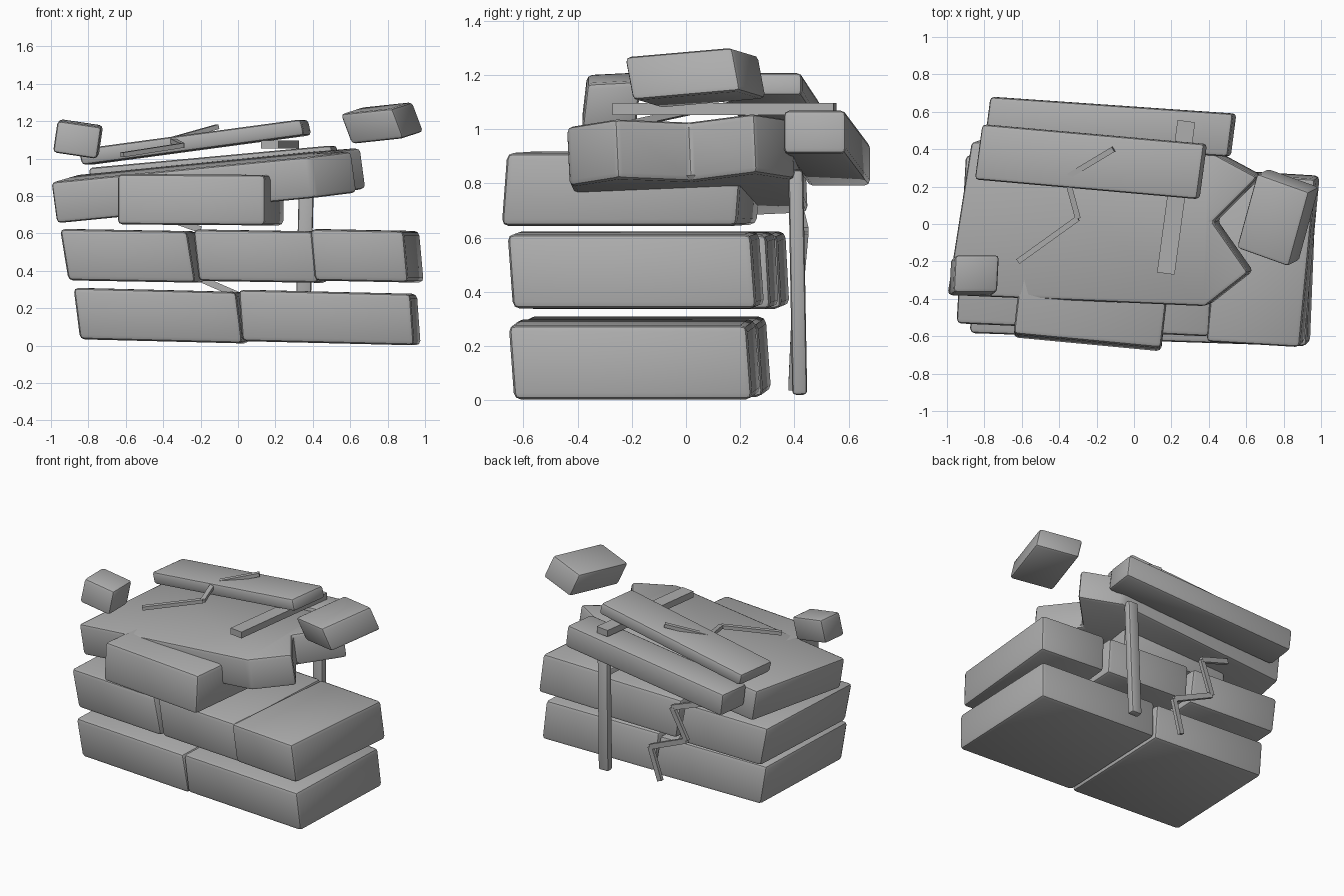
import bpy, bmesh, math
from mathutils import Vector, Matrix

cube = bpy.data.objects.get("Cube")
if cube:
    bpy.data.objects.remove(cube, do_unlink=True)

stone = bpy.data.materials.new("stone_grey")
stone.use_nodes = True
GREY = (0.42, 0.42, 0.42, 1)
stone.diffuse_color = GREY
stone.node_tree.nodes["Principled BSDF"].inputs["Base Color"].default_value = GREY


def finish(name, bm, bevel):
    """Round the edges, then turn the mesh into a shaded object."""
    if bevel:
        bmesh.ops.bevel(bm, geom=bm.edges[:], offset=bevel, segments=2,
                        profile=0.5, affect='EDGES', clamp_overlap=True)
    bmesh.ops.recalc_face_normals(bm, faces=bm.faces[:])
    mesh = bpy.data.meshes.new(name)
    bm.to_mesh(mesh)
    bm.free()
    mesh.materials.append(stone)
    obj = bpy.data.objects.new(name, mesh)
    bpy.context.scene.collection.objects.link(obj)
    bpy.ops.object.select_all(action='DESELECT')
    obj.select_set(True)
    bpy.context.view_layer.objects.active = obj
    bpy.ops.object.shade_smooth_by_angle(angle=math.radians(30))


def add_box(bm, centre, ex, ey, ez):
    """A skewed box from its centre and three edge vectors."""
    m = Matrix((ex, ey, ez)).transposed().to_4x4()
    m.translation = centre
    bmesh.ops.create_cube(bm, size=1, matrix=m)


def block(name, centre, ex, ey, ez, bevel=0.025):
    bm = bmesh.new()
    add_box(bm, centre, ex, ey, ez)
    finish(name, bm, bevel)


def strip(name, points, normal, width, depth, bevel=0):
    """Straight bars joining the points, lying flat against the normal."""
    bm = bmesh.new()
    for a, b in zip(points, points[1:]):
        a, b = Vector(a), Vector(b)
        along = b - a
        side = Vector(normal).cross(along).normalized()
        up = along.cross(side).normalized()
        add_box(bm, (a + b) / 2, along, side * width, up * depth)
    finish(name, bm, bevel)


# Bottom course
block("bottom_brick_right", (-.41, -.15, .16), (.87, -.03, -.022), (.035, .88, 0), (-.035, -.02, .275))
block("bottom_brick_left", (.49, -.19, .15), (.92, -.03, -.022), (.035, .88, 0), (-.02, -.02, .275))

# Middle course
block("middle_brick_right", (-.565, -.09, .48), (.68, -.03, -.012), (.05, .9, 0), (-.045, -.015, .275))
block("middle_brick_centre", (.12, -.13, .478), (.64, -.03, -.01), (.05, .9, 0), (-.03, -.015, .275))
block("middle_brick_left", (.69, -.185, .48), (.5, -.03, -.01), (.085, .9, 0), (-.025, -.02, .275))

# Brick sticking out under the slab
block("jutting_brick", (-.2, -.2, .78), (.79, -.075, -.005), (.1, .87, 0), (0, .02, .27))

# Tilted slab with a broken, notched end
outline = [(-1, -.38), (.38, -.44), (.61, -.26), (.42, .01), (.66, .25), (.4, .39), (-.87, .44)]
bm = bmesh.new()
top = bm.faces.new([bm.verts.new((x, y, .985 + .1 * x + .03 * y)) for x, y in outline])
lower = bmesh.ops.extrude_face_region(bm, geom=[top], use_keep_orig=True)
bmesh.ops.translate(bm, vec=(.03, .01, -.22),
                    verts=[v for v in lower["geom"] if isinstance(v, bmesh.types.BMVert)])
finish("broken_slab", bm, 0.022)

# Long beams resting behind and on the slab
block("back_beam", (-.125, .52, .93), (1.3, -.09, .12), (.03, .23, 0), (-.02, 0, .16), 0.02)
block("top_plank", (-.23, .333, 1.087), (1.19, -.105, .16), (.04, .295, 0), (-.02, 0, .085), 0.02)

# Loose chunks
block("small_chunk", (-.855, -.275, 1.105), (.235, 0, -.035), (.01, .2, .01), (.025, .02, .17), 0.02)
block("large_chunk", (.77, .035, 1.19), (.28, -.1, .03), (.11, .4, .035), (-.06, -.03, .16), 0.02)

# Flat bar across the slab and upright rod behind
strip("flat_bar", [(.17, -.265, 1.075), (.28, .55, 1.075)], (0, 0, 1), .095, .045)
strip("back_rod", [(.365, .405, .85), (.345, .42, .02)], (0, 1, 0), .08, .055, 0.014)

# Zigzag cracks
strip("top_crack", [(-.62, -.2, 1.02), (-.3, .03, 1.07), (-.36, .25, 1.1), (-.11, .4, 1.17)],
      (0, 0, 1), .03, .025)
strip("back_crack", [(-.43, .42, .7), (-.2, .44, .62), (-.3, .42, .4), (0, .4, .27), (-.07, .39, .04)],
      (0, 1, 0), .035, .025)
